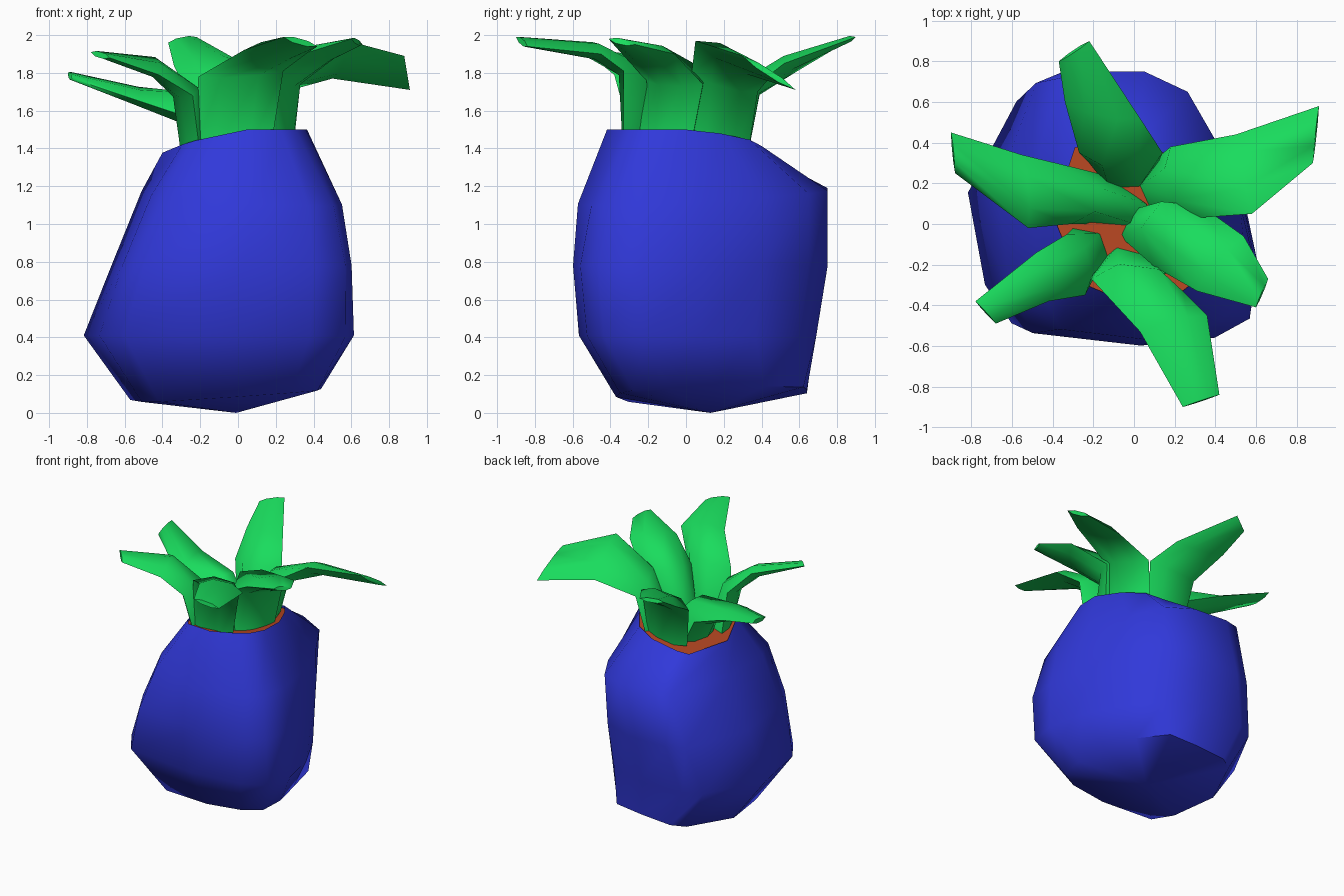
import bpy, bmesh, math
from mathutils import Vector

if "Cube" in bpy.data.objects:
    bpy.data.objects.remove(bpy.data.objects["Cube"])


def material(name, rgb):
    m = bpy.data.materials.new(name)
    m.diffuse_color = (*rgb, 1)
    m.use_nodes = True
    m.node_tree.nodes["Principled BSDF"].inputs["Base Color"].default_value = m.diffuse_color
    return m


BLUE = material("blue_glaze", (0.03, 0.04, 0.70))
GREEN = material("green_leaf", (0.01, 0.72, 0.11))
ORANGE = material("orange_soil", (0.45, 0.06, 0.015))


def loft(name, rings, mat, angle, cap_start=True, cap_end=True):
    """Skin a list of equal-length point rings into one mesh object."""
    bm = bmesh.new()
    vs = [[bm.verts.new(p) for p in r] for r in rings]
    n = len(vs[0])
    for a, b in zip(vs, vs[1:]):
        for i in range(n):
            j = (i + 1) % n
            bm.faces.new((a[i], a[j], b[j], b[i]))
    if cap_start:
        # fan cap around a centre point
        c = bm.verts.new(cap_start if isinstance(cap_start, Vector)
                         else sum((Vector(p) for p in rings[0]), Vector()) / n)
        for i in range(n):
            bm.faces.new((vs[0][(i + 1) % n], vs[0][i], c))
    if cap_end:
        bm.faces.new(vs[-1])
    bmesh.ops.recalc_face_normals(bm, faces=bm.faces)
    me = bpy.data.meshes.new(name)
    bm.to_mesh(me)
    bm.free()
    me.materials.append(mat)
    me.shade_smooth()
    me.set_sharp_from_angle(angle=math.radians(angle))
    ob = bpy.data.objects.new(name, me)
    bpy.context.collection.objects.link(ob)
    return ob


# Pot: one irregular outline fitted to the bounds at each level
OUTLINE = [(-0.48, 1), (-0.68, 0.88), (-1, 0.15), (-0.88, -0.57), (-0.7, -0.87),
           (0.1, -1), (0.68, -0.96), (0.96, -0.82), (1, -0.45), (0.89, 0.03),
           (0.68, 0.48), (0.42, 0.85), (0.03, 1)]


def level(x0, x1, y0, y1, z, tx=0.0, ty=0.0, top=9.0, corners=(0, 0, 0, 0)):
    """corners: bulge of the back-right, front-left, front-right, back-left."""
    br, fl, fr, bl = corners
    pts = []
    for u, v in OUTLINE:
        bulge = (br if v > 0 else fr) if u > 0 else (bl if v > 0 else fl)
        k = 1 + bulge * min(abs(u), abs(v))
        u, v = (max(-1, min(1, w * k)) for w in (u, v))
        x = (x0 + x1) / 2 + u * (x1 - x0) / 2
        y = (y0 + y1) / 2 + v * (y1 - y0) / 2
        pts.append(Vector((x, y, min(top, z + tx * x + ty * y))))
    return pts


RIM = (-0.40, 0.41, -0.43, 0.40)
RIM_CORNERS = (0, -0.28, -0.28, 0.1)
pot_rings = [level(-0.57, 0.44, -0.37, 0.64, 0.10, 0.07, 0.04, corners=(0.32, 0, 0, 0)),
             level(-0.82, 0.63, -0.57, 0.69, 0.41, corners=(0.03, 0, -0.05, -0.03)),
             level(-0.67, 0.61, -0.60, 0.75, 0.78, corners=(0, 0.06, -0.03, 0.06)),
             level(-0.51, 0.58, -0.58, 0.75, 1.14, -0.05, 0.05, corners=(0, 0.06, -0.12, 0.12)),
             level(*RIM, 1.45, 0.17, -0.10, 1.5, RIM_CORNERS)]
loft("pot", pot_rings, BLUE, 60, cap_start=Vector((-0.01, 0.13, 0)), cap_end=False)

# Soil: closes the opening just under the rim
loft("soil", [level(*RIM, 1.43, 0.17, -0.10, 1.48, RIM_CORNERS)], ORANGE, 60, cap_end=False)


def leaf(name, depth, pairs):
    """Leaf from left/right edge points; depth is how far its foot reaches inward."""
    inner = [depth, depth * 0.6, 0.05, 0.015]
    outer = [0.03, 0.045, 0.035, 0.015]
    pairs = [(Vector(a), Vector(b)) for a, b in pairs]
    mids = [(a + b) / 2 for a, b in pairs]
    rings = []
    for k, (a, b) in enumerate(pairs):
        tangent = mids[min(k + 1, 3)] - mids[max(k - 1, 0)]
        n = (b - a).cross(tangent).normalized()
        radial = Vector((mids[k].x, mids[k].y, 0)).normalized()
        if n.dot(Vector((0, 0, 1)) - radial) < 0:
            n = -n
        c, d = a.lerp(b, 0.28), a.lerp(b, 0.72)
        rings.append([a, c - n * outer[k], d - n * outer[k], b,
                      d + n * inner[k], c + n * inner[k]])
    loft(name, rings, GREEN, 75)


# Leaves: base, bend, spread and tip edges
leaf("back_leaf", 0.12, [((0.12, 0.30, 1.38), (-0.22, 0.30, 1.38)),
                         ((0.14, 0.35, 1.72), (-0.27, 0.35, 1.70)),
                         ((0.03, 0.52, 1.85), (-0.34, 0.60, 1.84)),
                         ((-0.22, 0.90, 1.99), (-0.37, 0.80, 1.96))])
leaf("right_back_leaf", 0.14, [((0.25, 0.00, 1.38), (0.12, 0.33, 1.38)),
                               ((0.31, 0.03, 1.80), (0.18, 0.38, 1.70)),
                               ((0.58, 0.05, 1.97), (0.50, 0.44, 1.77)),
                               ((0.88, 0.30, 1.89), (0.91, 0.58, 1.71))])
leaf("right_front_leaf", 0.30, [((0.16, -0.26, 1.38), (0.29, 0.02, 1.38)),
                                ((0.10, -0.21, 1.76), (0.33, 0.09, 1.74)),
                                ((0.31, -0.33, 1.89), (0.54, -0.06, 1.90)),
                                ((0.60, -0.41, 1.98), (0.66, -0.27, 1.95))])
leaf("front_leaf", 0.16, [((-0.23, -0.24, 1.38), (0.17, -0.33, 1.38)),
                          ((-0.21, -0.27, 1.78), (0.24, -0.33, 1.81)),
                          ((0.03, -0.53, 1.92), (0.36, -0.45, 1.90)),
                          ((0.24, -0.90, 1.99), (0.42, -0.84, 1.94))])
leaf("left_front_leaf", 0.12, [((-0.30, -0.02, 1.36), (-0.20, -0.27, 1.36)),
                               ((-0.33, -0.05, 1.70), (-0.24, -0.35, 1.68)),
                               ((-0.48, -0.14, 1.86), (-0.42, -0.38, 1.79)),
                               ((-0.78, -0.38, 1.91), (-0.68, -0.49, 1.88))])
leaf("left_back_leaf", 0.26, [((-0.14, 0.24, 1.34), (-0.22, 0.00, 1.34)),
                              ((-0.26, 0.27, 1.57), (-0.31, 0.00, 1.58)),
                              ((-0.55, 0.34, 1.69), (-0.52, -0.02, 1.65)),
                              ((-0.90, 0.45, 1.80), (-0.88, 0.25, 1.77))])
